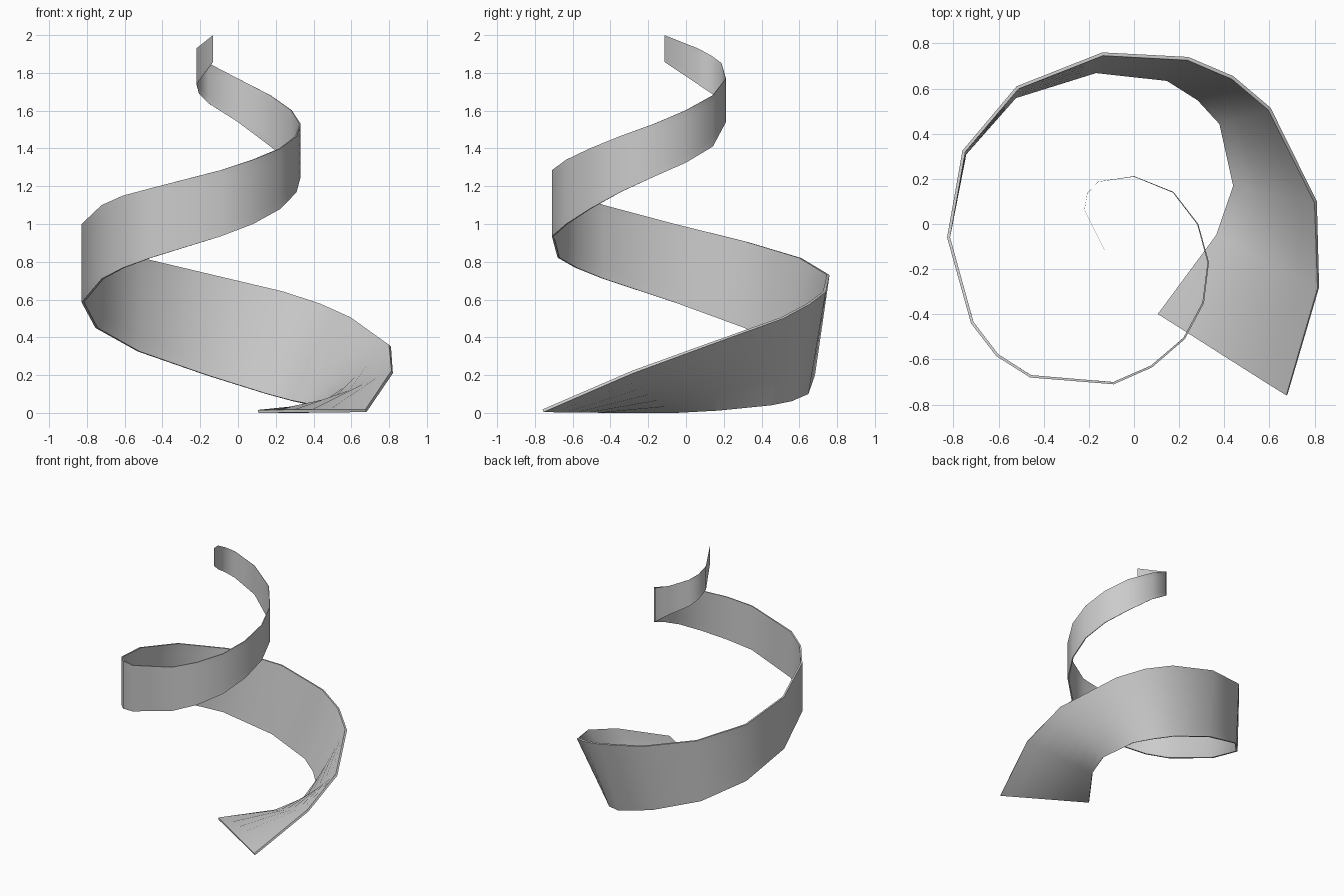
import bpy
from mathutils import Vector

# Ribbon path: x, y of the outer edge, z of lower edge, z of upper edge
STATIONS = [
    (0.68, -0.755, 0.0, 0.004), (0.82, -0.28, 0.0, 0.21), (0.81, 0.10, 0.012, 0.35),
    (0.605, 0.515, 0.04, 0.50), (0.44, 0.655, 0.062, 0.575), (0.24, 0.74, 0.10, 0.64),
    (-0.14, 0.76, 0.20, 0.73), (-0.52, 0.61, 0.325, 0.82), (-0.76, 0.325, 0.45, 0.905),
    (-0.828, -0.06, 0.585, 1.0), (-0.722, -0.44, 0.71, 1.10), (-0.61, -0.585, 0.768, 1.15),
    (-0.46, -0.68, 0.822, 1.19), (-0.09, -0.71, 0.935, 1.285), (0.08, -0.635, 1.0, 1.34),
    (0.225, -0.51, 1.08, 1.40), (0.31, -0.35, 1.168, 1.465), (0.332, -0.17, 1.25, 1.53),
    (0.285, 0.0, 1.325, 1.602), (0.175, 0.142, 1.41, 1.68), (0.0, 0.212, 1.54, 1.77),
    (-0.158, 0.188, 1.64, 1.852), (-0.207, 0.137, 1.69, 1.89), (-0.22, 0.062, 1.74, 1.93),
    (-0.132, -0.115, 1.858, 2.0),
]
# Where the ribbon lies flat at the foot, the lower edge swings inwards
INNER = [(0.108, -0.40), (0.37, -0.05), (0.45, 0.17), (0.39, 0.45), (0.29, 0.56),
         (0.15, 0.648), (-0.17, 0.683), (-0.53, 0.57), (-0.755, 0.315)]
ACROSS = 6

# Ruled surface between the lower and upper edges
verts, faces = [], []
for i, (x, y, low, high) in enumerate(STATIONS):
    ix, iy = INNER[i] if i < len(INNER) else (x, y)
    a, b = Vector((ix, iy, low)), Vector((x, y, high))
    verts += [a.lerp(b, j / ACROSS) for j in range(ACROSS + 1)]
row = ACROSS + 1
for i in range(len(STATIONS) - 1):
    for j in range(ACROSS):
        p = i * row + j
        faces.append((p, p + row, p + row + 1, p + 1))

mesh = bpy.data.meshes.new("spiral_ribbon")
mesh.from_pydata(verts, [], faces)
ribbon = bpy.data.objects.new("spiral_ribbon", mesh)
bpy.context.collection.objects.link(ribbon)

# Thickness tapers towards the tip
group = ribbon.vertex_groups.new(name="thickness")
last = len(STATIONS) - 1
for i in range(len(STATIONS)):
    weight = max(0.06, 1 - (i / last) ** 2 * 1.2)
    group.add(list(range(i * row, (i + 1) * row)), weight, 'REPLACE')
solid = ribbon.modifiers.new("thickness", 'SOLIDIFY')
solid.thickness = 0.016
solid.offset = -1
solid.vertex_group = "thickness"

# Smooth along the ribbon, sharp at the rim
bpy.context.view_layer.objects.active = ribbon
ribbon.select_set(True)
bpy.ops.object.modifier_apply(modifier=solid.name)
bpy.ops.object.shade_smooth_by_angle(angle=1.1)
